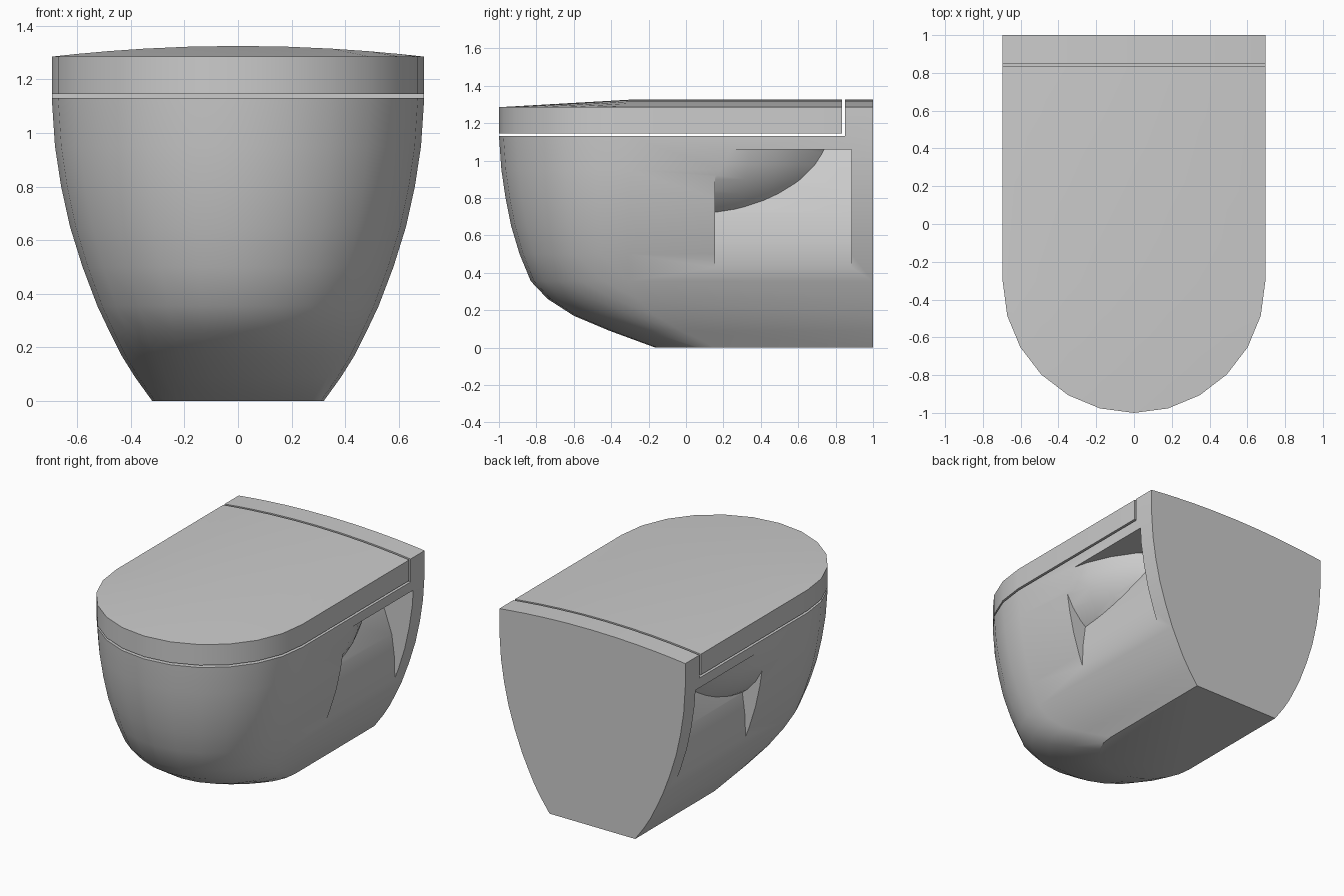
import bpy, bmesh, math

if "Cube" in bpy.data.objects:
    bpy.data.objects.remove(bpy.data.objects["Cube"])

ceramic = bpy.data.materials.new("ceramic_grey")
ceramic.diffuse_color = (0.6, 0.6, 0.6, 1)
ceramic.use_nodes = True
ceramic.node_tree.nodes["Principled BSDF"].inputs["Base Color"].default_value = ceramic.diffuse_color

# Height, half width and front reach of the pan at each level
LEVELS = [(0, .32, -.165), (.09, .385, -.41), (.17, .435, -.60), (.26, .48, -.74),
          (.355, .525, -.83), (.5, .58, -.89), (.65, .627, -.935), (.8, .66, -.965),
          (.95, .683, -.987), (1.13, .695, -1), (1.285, .695, -1)]
BACK, ARC, RISE = 1.0, 12, .04


def finish(name, bm):
    bmesh.ops.recalc_face_normals(bm, faces=bm.faces)
    me = bpy.data.meshes.new(name)
    bm.to_mesh(me)
    bm.free()
    ob = bpy.data.objects.new(name, me)
    me.materials.append(ceramic)
    bpy.context.collection.objects.link(ob)
    return ob


def full_form(name):
    """Solid D-shaped loft, flat at the back, with an arched top."""
    bm = bmesh.new()
    rings = []
    for z, w, front in LEVELS:
        pts = [(w, BACK)]
        for i in range(ARC + 1):
            a = math.pi * i / ARC
            pts.append((w * math.cos(a), front + w - w * math.sin(a)))
        pts.append((-w, BACK))
        rings.append([bm.verts.new((x, y, z)) for x, y in pts])
    for lo, hi in zip(rings, rings[1:]):
        for i in range(len(lo) - 1):
            bm.faces.new((lo[i], lo[i + 1], hi[i + 1], hi[i]))
    bm.faces.new(rings[0])
    # arched top: straight at the back, sloping to the rim at the front
    rim = rings[-1]
    z, w, front = LEVELS[-1]
    mid, rear = [rim[1]], [rim[0]]
    for v in rim[2:-2]:
        h = z + RISE * (1 - (v.co.x / w) ** 2)
        mid.append(bm.verts.new((v.co.x, front + w, h)))
        rear.append(bm.verts.new((v.co.x, BACK, h)))
    mid.append(rim[-2])
    rear.append(rim[-1])
    for i in range(ARC):
        bm.faces.new((mid[i], mid[i + 1], rear[i + 1], rear[i]))
        edge = [rim[i + 1], rim[i + 2], mid[i + 1], mid[i]]
        bm.faces.new(list(dict.fromkeys(edge)))
    # flat wall side
    bm.faces.new([r[0] for r in rings] + rear[1:-1] + [r[-1] for r in reversed(rings)])
    return finish(name, bm)


def prism(name, profile, y0, y1):
    """Extrude an x-z profile along y."""
    bm = bmesh.new()
    a = [bm.verts.new((x, y0, z)) for x, z in profile]
    b = [bm.verts.new((x, y1, z)) for x, z in profile]
    bm.faces.new(a)
    bm.faces.new(b)
    for i in range(len(a)):
        j = (i + 1) % len(a)
        bm.faces.new((a[i], a[j], b[j], b[i]))
    return finish(name, bm)


def box(name, z0, y1):
    return prism(name, [(-1, z0), (1, z0), (1, 2), (-1, 2)], -2, y1)


def boolean(ob, cutter, operation):
    """Apply a boolean and remove the cutter."""
    mod = ob.modifiers.new("cut", 'BOOLEAN')
    mod.operation, mod.solver, mod.object = operation, 'EXACT', cutter
    bpy.context.view_layer.objects.active = ob
    bpy.ops.object.modifier_apply(modifier=mod.name)
    bpy.data.objects.remove(cutter)


def basin():
    """Rounded underside of the basin, left standing in the side recesses."""
    bm = bmesh.new()
    bmesh.ops.create_uvsphere(bm, u_segments=32, v_segments=20, radius=1)
    for v in bm.verts:
        v.co = (v.co.x * .72, v.co.y * .88, v.co.z * .52 + 1.06)
    return finish("basin_helper", bm)


# Pan with the rear ledge rising behind the lid
pan = full_form("pan")
boolean(pan, box("pan_cutter", 1.13, .85), 'DIFFERENCE')

# Fixing recess on each side, with a curved inner wall
for side in (1, -1):
    wall = [(.9, .42), (.553, .42), (.55, .57), (.53, .72), (.475, .876), (.39, 1.06), (.9, 1.06)]
    recess = prism("recess_cutter", [(side * x, z) for x, z in wall], .155, .885)
    boolean(recess, basin(), 'DIFFERENCE')
    boolean(pan, recess, 'DIFFERENCE')

# Closed seat lid, separated from the pan by a thin gap
lid = full_form("lid")
boolean(lid, box("lid_cutter", 1.145, .835), 'INTERSECT')

for ob in (pan, lid):
    bpy.ops.object.select_all(action='DESELECT')
    ob.select_set(True)
    bpy.context.view_layer.objects.active = ob
    bpy.ops.object.shade_smooth_by_angle(angle=math.radians(28))
